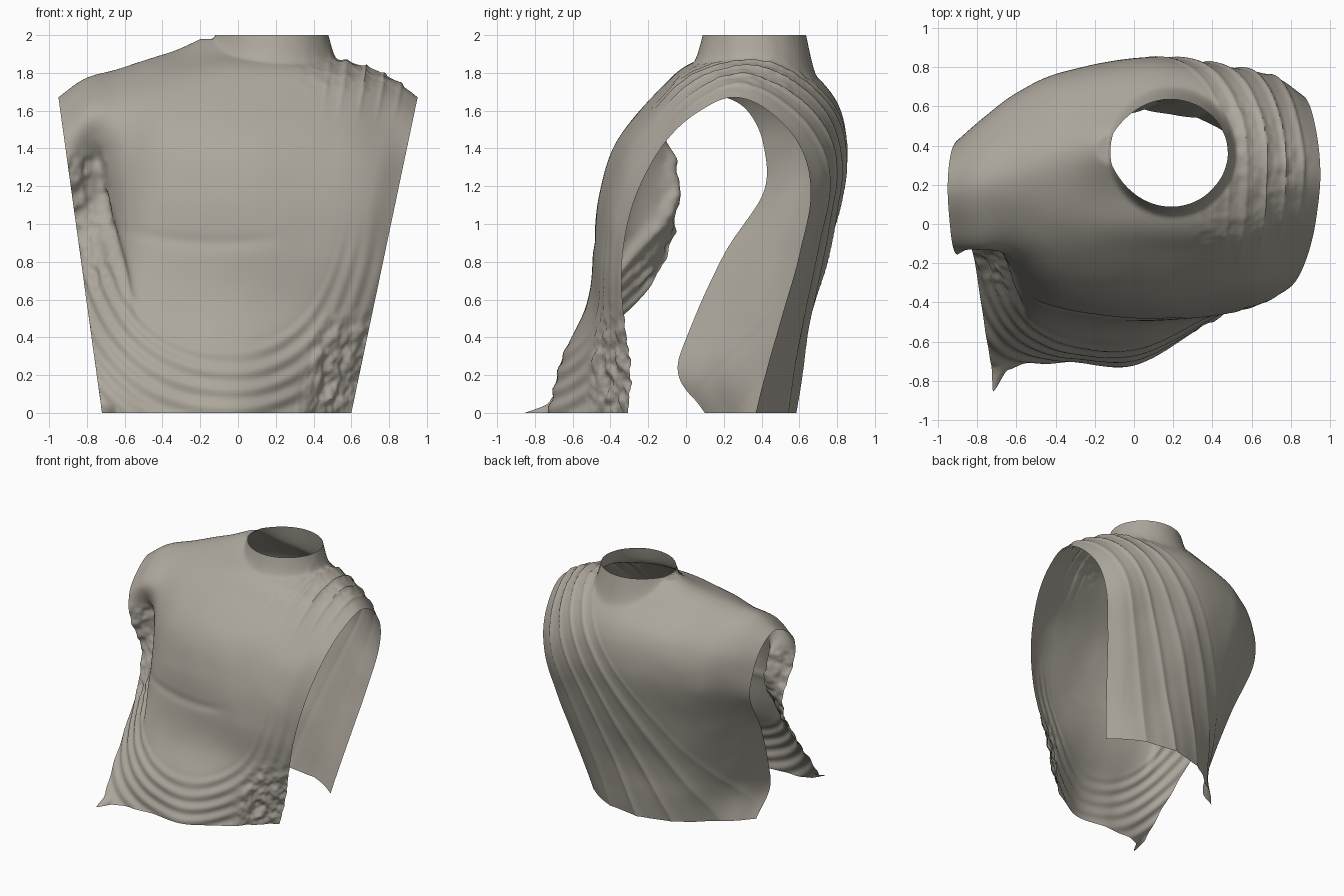
import bpy, bmesh, math
from mathutils import Vector, noise

if "Cube" in bpy.data.objects:
    bpy.data.objects.remove(bpy.data.objects["Cube"])

# Each station is one arch of cloth: position across the body, ridge height,
# front depths (hem to shoulder), ridge depth, back depths (shoulder to hem)
FRONT = [0, .15, .3, .45, .6, .75, .88, .96]
BACK = [.96, .85, .7, .5, .25, .12, 0]
LEVELS = FRONT + [1] + BACK
STATIONS = [
    (0, 1.67, -.76, -.57, -.34, -.14, -.06, -.15, -.12, .02, .18, .32, .41, .41, .20, .01, -.04, .10),
    (.08, 1.77, -.73, -.60, -.43, -.22, -.07, -.07, -.13, .02, .20, .38, .52, .53, .37, .20, .15, .22),
    (.17, 1.82, -.71, -.63, -.50, -.39, -.30, -.22, -.12, .05, .25, .45, .63, .66, .53, .37, .31, .30),
    (.30, 1.89, -.71, -.65, -.52, -.45, -.41, -.33, -.15, .06, .32, .52, .73, .77, .67, .54, .49, .45),
    (.55, 1.93, -.72, -.64, -.52, -.49, -.46, -.36, -.15, .03, .37, .60, .80, .85, .78, .65, .61, .57),
    (.80, 1.86, -.52, -.50, -.46, -.46, -.42, -.32, -.13, .05, .33, .55, .74, .80, .73, .62, .57, .53),
    (.92, 1.77, -.38, -.38, -.40, -.41, -.38, -.28, -.08, .09, .28, .48, .67, .75, .68, .56, .50, .45),
    (1, 1.67, -.30, -.30, -.33, -.34, -.31, -.22, -.08, .08, .25, .43, .60, .66, .60, .48, .42, .37),
]
NU, NV = 210, 270


def smooth(a, b, x):
    t = min(1, max(0, (x - a) / (b - a)))
    return t * t * (3 - 2 * t)


def spline(xs, ys, x):
    """Smooth curve through unevenly spaced points."""
    n = len(xs)
    k = max(i for i in range(n - 1) if xs[i] <= x or i == 0)

    def slope(i):
        a, b = max(i - 1, 0), min(i + 1, n - 1)
        return (ys[b] - ys[a]) / (xs[b] - xs[a])
    h = xs[k + 1] - xs[k]
    t = (x - xs[k]) / h
    return ((2*t**3 - 3*t*t + 1) * ys[k] + (t**3 - 2*t*t + t) * h * slope(k)
            + (3*t*t - 2*t**3) * ys[k + 1] + (t**3 - t*t) * h * slope(k + 1))


def crumple(p, scale):
    q = p * scale
    return noise.noise(q) + .5 * noise.noise(q * 2.1)


def folds(p, u, v, top):
    """Outward offset of the cloth at a point."""
    x, y, z = p
    d = 0
    if v < 8:
        # hanging U-shaped folds across the belly
        r = (abs((x + .07) / .66)**2.4 + abs(min(0, z - 1.25) / .95)**2.4)**(1 / 2.4)
        wave = math.sin(r * 2 * math.pi / .105 + 1.2 * noise.noise(p * 2))
        quiet = 1 - .6 * smooth(.2, .5, x) - .4 * smooth(.2, -.1, abs(x)) * smooth(.15, .3, z)
        d += .007 * wave * quiet * smooth(.9, 1.0, r) * smooth(1.1, .6, z)
        # soft crease below the chest
        line = z - .9 - .25 * (x + .1)**2
        d -= .008 * math.exp(-(line / .035)**2) * smooth(.5, .2, abs(x + .2))
        # crumpled hem corner and armpit
        d += .022 * crumple(p, 16) * smooth(.74, .88, u) * smooth(.65, .25, z)
        pit = smooth(.13, .09, u) * smooth(.55, .8, z) * smooth(1.42, 1.3, z)
        d += .018 * crumple(p, 13) * pit
        groove = math.exp(-((u - .09 - .06 * smooth(1.2, .5, z)) / .018)**2)
        d -= .03 * groove * smooth(.45, .8, z) * smooth(1.45, 1.3, z)
    # pleats gathered on one shoulder, fanning out down the back
    t = max(0, 1 - z / top) if v > 8 else 0
    q = (1 - u) / (1 + 3 * t**1.2)
    bend = q + .012 * noise.noise(Vector((q * 20, 3, 1)))
    ridge = (1 - abs(math.sin(math.pi * bend / .052)))**2
    fade = smooth(.29, .22, q) * smooth(.03, .06, q)
    if v < 8:
        fade *= smooth(1.5, 1.85, z)
    d += .014 * (ridge - .25) * fade
    # light gathering beside the neck and overall unevenness
    d += .007 * crumple(p, 14) * smooth(.64, .7, u) * smooth(1.65, 1.8, z)
    return d + .003 * noise.noise(p * 5)


# Draped shell: arches side by side between the two slanted side cuts
bm = bmesh.new()
us = [s[0] for s in STATIONS]
idx = list(range(len(LEVELS)))
grid, params = [], []
for i in range(NU + 1):
    u = i / NU
    vals = [spline(us, [s[k] for s in STATIONS], u) for k in range(1, 18)]
    top, depth = vals[0], vals[1:]
    col = []
    for j in range(NV + 1):
        v = 15 * j / NV
        z = max(0, spline(idx, LEVELS, v)) * top
        y = spline(idx, depth, v)
        left, right = -.72 - .138 * z, .60 + .21 * z
        col.append(bm.verts.new((left + (right - left) * u, y, z)))
        params.append((u, v, top))
    grid.append(col)
for i in range(NU):
    for j in range(NV):
        bm.faces.new((grid[i][j], grid[i+1][j], grid[i+1][j+1], grid[i][j+1]))
bm.normal_update()

# Push the folds out, keeping side cuts and hem flat
moves = []
for vert, (u, v, top) in zip([w for c in grid for w in c], params):
    n = vert.normal.copy()
    if u in (0, 1):
        n.x = 0
    if v in (0, 15):
        n.z = 0
    m = n * folds(vert.co, u, v, top)
    if v < 8:  # trailing tip at the hem corner
        m.y -= .10 * smooth(.06, 0, u) * smooth(.05, 0, vert.co.z)
    moves.append((vert, m))
for vert, m in moves:
    vert.co += m

# Swell the shoulder beside the neck, raise the collar and trim it level
for vert in bm.verts:
    c = vert.co
    if c.z > 1.6:
        r = math.hypot(c.x - .195, c.y - .368)
        bump = .085 * math.exp(-((c.x + .1) / .2)**2 - ((c.y - .4) / .17)**2)
        c.z = max(c.z, min(1.98, c.z + bump)) + .44 * smooth(.335, .18, r)
bmesh.ops.bisect_plane(bm, geom=bm.verts[:] + bm.edges[:] + bm.faces[:],
                       plane_co=(0, 0, 2), plane_no=(0, 0, 1), clear_outer=True)

mesh = bpy.data.meshes.new("draped_torso")
bm.to_mesh(mesh)
bm.free()
torso = bpy.data.objects.new("draped_torso", mesh)
bpy.context.collection.objects.link(torso)
stone = bpy.data.materials.new("stone")
stone.diffuse_color = (.42, .39, .335, 1)
stone.use_nodes = True
stone.node_tree.nodes["Principled BSDF"].inputs["Base Color"].default_value = stone.diffuse_color
mesh.materials.append(stone)
bpy.context.view_layer.objects.active = torso
torso.select_set(True)
bpy.ops.object.shade_smooth_by_angle(angle=math.radians(50))
